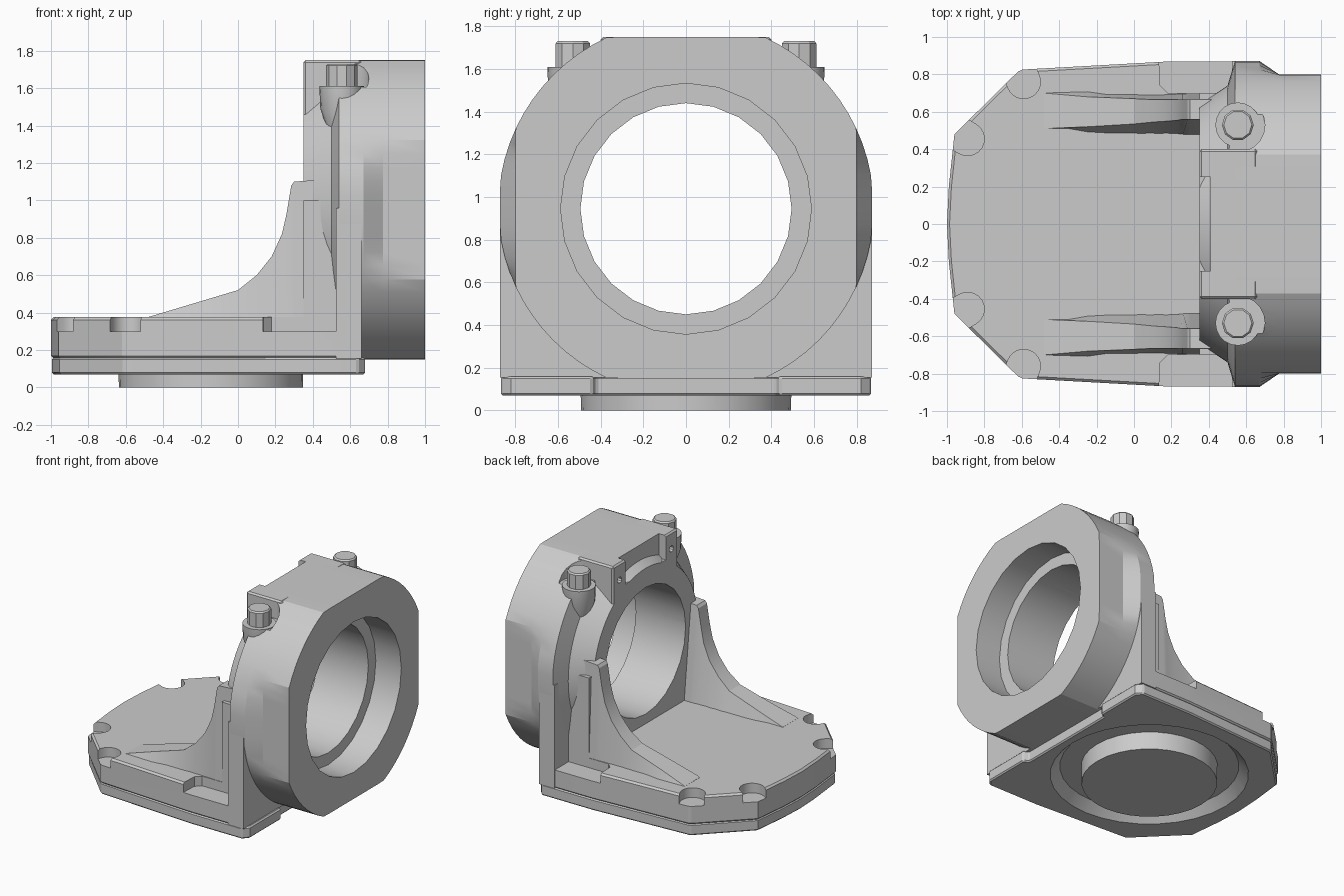
import bpy, bmesh, math
from mathutils import Matrix

if "Cube" in bpy.data.objects:
    bpy.data.objects.remove(bpy.data.objects["Cube"])

CZ = 0.945  # height of the bore axis


def finish(name, bm):
    bmesh.ops.recalc_face_normals(bm, faces=bm.faces)
    me = bpy.data.meshes.new(name)
    bm.to_mesh(me)
    bm.free()
    ob = bpy.data.objects.new(name, me)
    bpy.context.collection.objects.link(ob)
    return ob


def loft(name, sections):
    """Closed solid through rings with equal point counts."""
    bm = bmesh.new()
    rings = [[bm.verts.new(p) for p in s] for s in sections]
    n = len(rings[0])
    for a, b in zip(rings, rings[1:]):
        for i in range(n):
            j = (i + 1) % n
            bm.faces.new((a[i], a[j], b[j], b[i]))
    bm.faces.new(rings[0])
    bm.faces.new(rings[-1])
    return finish(name, bm)


def plate(name, outline, z0, z1):
    return loft(name, [[(x, y, z) for x, y in outline] for z in (z0, z1)])


def box(name, x, y, z):
    return plate(name, [(x[0], y[0]), (x[1], y[0]), (x[1], y[1]), (x[0], y[1])], *z)


def turned(name, profile, n, loc, along_x=False):
    """Stack of circles given as (distance, radius)."""
    rings = []
    for d, r in profile:
        ring = []
        for i in range(n):
            a = 2 * math.pi * i / n
            u, v = r * math.cos(a), r * math.sin(a)
            p = (d, u, v) if along_x else (u, v, d)
            ring.append(tuple(p[k] + loc[k] for k in range(3)))
        rings.append(ring)
    return loft(name, rings)


def apply(ob, mod):
    bpy.context.view_layer.objects.active = ob
    bpy.ops.object.modifier_apply(modifier=mod.name)


def cut(ob, cutter, keep=False):
    m = ob.modifiers.new("cut", 'BOOLEAN')
    m.operation, m.solver, m.object = 'DIFFERENCE', 'EXACT', cutter
    apply(ob, m)
    if not keep:
        bpy.data.objects.remove(cutter)


def bevel(ob, w, angle=40):
    m = ob.modifiers.new("bevel", 'BEVEL')
    m.width, m.segments, m.limit_method = w, 1, 'ANGLE'
    m.angle_limit = math.radians(angle)
    apply(ob, m)


def both_sides(half):
    return half + [(x, -y) for x, y in reversed(half) if y > 0]


# base: upper slab and lower flange with a fine groove between them
upper = plate("base_slab", both_sides([(-1, 0), (-.99, .2), (-.96, .48), (-.61, .825),
                                       (.2, .87), (.66, .87)]), .155, .375)
bevel(upper, .014)
lower = plate("base_flange", both_sides([(-.995, 0), (-.985, .2), (-.955, .475), (-.61, .82),
                                         (.2, .868), (.64, .868), (.68, .82), (.68, .44),
                                         (.64, .42)]), .07, .16)
bevel(lower, .01)

# screw seats around the free end and pockets beside the ribs
for s in (1, -1):
    for cx, cy, a in ((-.59, .76, 1.95), (-.89, .455, 2.6)):
        ux, uy = math.cos(a), math.sin(a)
        pts = [(cx + .09 * math.cos(a + t), cy + .09 * math.sin(a + t))
               for t in [math.pi * (.5 + k / 10) for k in range(11)]]
        pts += [(cx + .3 * ux + .09 * uy, cy + .3 * uy - .09 * ux),
                (cx + .3 * ux - .09 * uy, cy + .3 * uy + .09 * ux)]
        cut(upper, plate("seat_cutter", [(x, s * y) for x, y in pts], .30, .6))
    pocket = [(.13, .95), (.14, .74), (.18, .70), (.525, .70), (.525, .95)]
    cut(upper, plate("pocket_cutter", [(x, s * y) for x, y in pocket], .30, .6))

# underside: round recess with slanted wall, centring disc
cut(lower, turned("recess_cutter", [(.0, .78), (.07, .72), (.14, .65)], 32, (-.145, 0, 0)))
turned("centring_disc", [(0, .492), (.15, .495)], 32, (-.145, 0, 0))


# bearing housing: flattened rings lofted along x
def clipped_ring(x, r, w, h=.80, n=72):
    pts = []
    for i in range(n):
        a = 2 * math.pi * i / n
        y = max(-w, min(w, r * math.cos(a)))
        z = max(-h, min(h, r * math.sin(a)))
        pts.append((x, y, .95 + z))
    return pts


housing = loft("housing_ring", [clipped_ring(*s) for s in (
    (.35, .64, .64), (.50, .74, .74), (.54, .88, .872), (.67, .88, .872),
    (.775, .88, .80), (1, .88, .80))])
column = box("housing_column", (.525, .66), (-.872, .872), (.155, .96))
web = box("housing_web", (.35, .54), (-.70, .70), (.2, 1.0))
crown = box("crown_block", (.35, .66), (-.40, .40), (1.42, 1.75))
bevel(crown, .012)

# notch and small holes in the crown block
cut(crown, box("notch_cutter", (.2, .41), (-.25, .25), (1.56, 1.9)))
for s in (1, -1):
    cut(crown, turned("hole_cutter", [(.3, .025), (.43, .025)], 10, (0, s * .32, 1.62), True))

# bolts on conical bosses, sunk into the shoulders
for s, side in ((1, "left"), (-1, "right")):
    cut(housing, turned("spot_cutter", [(1.605, .145), (1.9, .145)], 20, (.555, s * .53, 0)))
    turned("bolt_boss_" + side, [(1.30, .05), (1.49, .115), (1.61, .12)], 20, (.555, s * .53, 0))
    turned("bolt_" + side, [(1.55, .085), (1.72, .085), (1.73, .075)], 10, (.555, s * .53, 0))

# stepped bore through every housing part
bore = turned("bore_cutter", [(.1, .495), (.78, .495), (.78, .588), (1.2, .588)], 24,
              (0, 0, CZ), True)
for ob in (housing, column, web, crown):
    cut(ob, bore, keep=True)
bpy.data.objects.remove(bore)

# curved side ribs: x, height, inner foot, inner crest, outer crest, outer foot
RIB = [(-.48, .376, .50, .51, .70, .76), (-.25, .445, .46, .52, .68, .74),
       (0, .52, .46, .535, .67, .705), (.10, .60, .465, .545, .665, .70),
       (.18, .70, .47, .55, .665, .70), (.235, .82, .47, .555, .665, .70),
       (.26, .93, .47, .56, .665, .70), (.285, 1.08, .47, .56, .665, .70),
       (.30, 1.10, .47, .56, .665, .70), (.44, 1.11, .47, .56, .665, .70),
       (.53, 1.24, .48, .58, .665, .70)]
for s, side in ((1, "left"), (-1, "right")):
    loft("side_rib_" + side, [[(x, s * a, .29), (x, s * b, h), (x, s * c, h), (x, s * d, .29)]
                              for x, h, a, b, c, d in RIB])

# smooth shading with sharp edges kept
bpy.ops.object.select_all(action='DESELECT')
for ob in bpy.context.scene.objects:
    ob.select_set(True)
bpy.ops.object.shade_smooth_by_angle(angle=math.radians(20))
